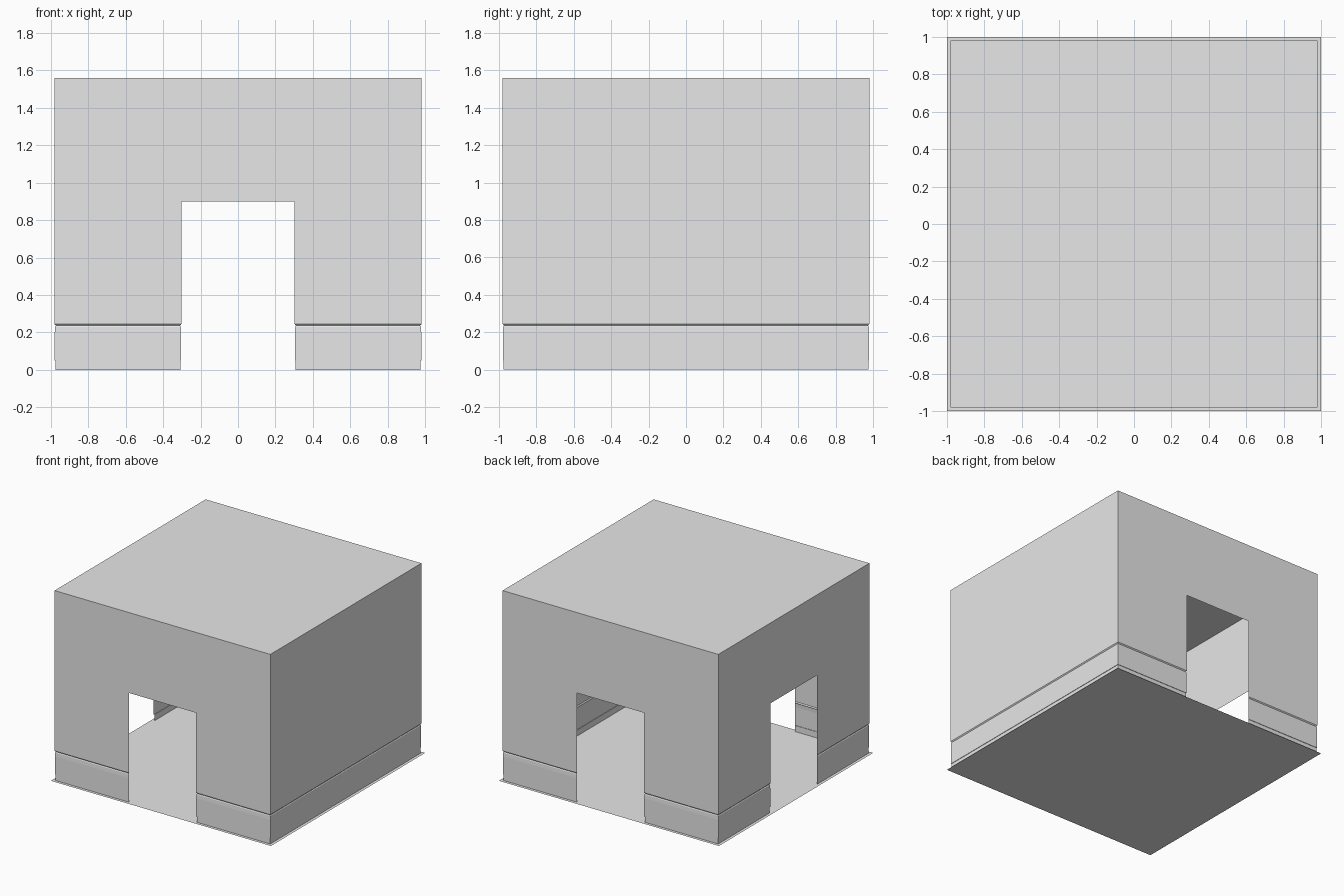
import bpy
import bmesh
from math import pi
from mathutils import Matrix, Vector

cube = bpy.data.objects.get("Cube")
if cube:
    bpy.data.objects.remove(cube, do_unlink=True)

HALF = 0.98        # wall plane distance from the centre
HEIGHT = 1.56
DOOR_HALF = 0.303
DOOR_TOP = 0.9

grey = bpy.data.materials.new("plain_grey")
grey.use_nodes = True
grey.diffuse_color = (0.8, 0.8, 0.8, 1)
grey.node_tree.nodes["Principled BSDF"].inputs["Base Color"].default_value = (0.8, 0.8, 0.8, 1)

# Wall section as (inset, height): skirting with a groove on top and a recessed foot
PROFILE = [(0.005, 0), (0.005, 0.05), (0.001, 0.05), (0.001, 0.2),
           (0.003, 0.23), (0.007, 0.236), (0, 0.244), (0, DOOR_TOP), (0, HEIGHT)]


def finish(name, bm):
    mesh = bpy.data.meshes.new(name)
    bm.to_mesh(mesh)
    bm.free()
    mesh.materials.append(grey)
    obj = bpy.data.objects.new(name, mesh)
    bpy.context.collection.objects.link(obj)
    return obj


def wall(name, angle, has_door):
    """Sweep the section along one side, leaving the doorway open."""
    bm = bmesh.new()
    turn = Matrix.Rotation(angle, 3, 'Z')
    rows = []
    for inset, z in PROFILE:
        end = HALF - inset
        jamb = DOOR_HALF + inset
        rows.append([bm.verts.new(turn @ Vector((x, -end, z)))
                     for x in (-end, -jamb, jamb, end)])
    for low, high in zip(rows, rows[1:]):
        above_door = high is rows[-1]
        for i in range(3):
            if has_door and i == 1 and not above_door:
                continue
            bm.faces.new((low[i], low[i + 1], high[i + 1], high[i]))
    loose = [v for v in bm.verts if not v.link_faces]
    bmesh.ops.delete(bm, geom=loose, context='VERTS')
    return finish(name, bm)


def slab(name, half, z):
    """Flat square sheet."""
    bm = bmesh.new()
    bmesh.ops.create_grid(bm, x_segments=1, y_segments=1, size=half,
                          matrix=Matrix.Translation((0, 0, z)))
    return finish(name, bm)


# Four walls, doorways on all but the left one
for i, (side, door) in enumerate([("front", True), ("left", False),
                                  ("back", True), ("right", True)]):
    wall(side + "_wall", i * pi / 2, door)

# Floor and ceiling
slab("floor", 1, 0)
slab("ceiling", HALF, HEIGHT)
